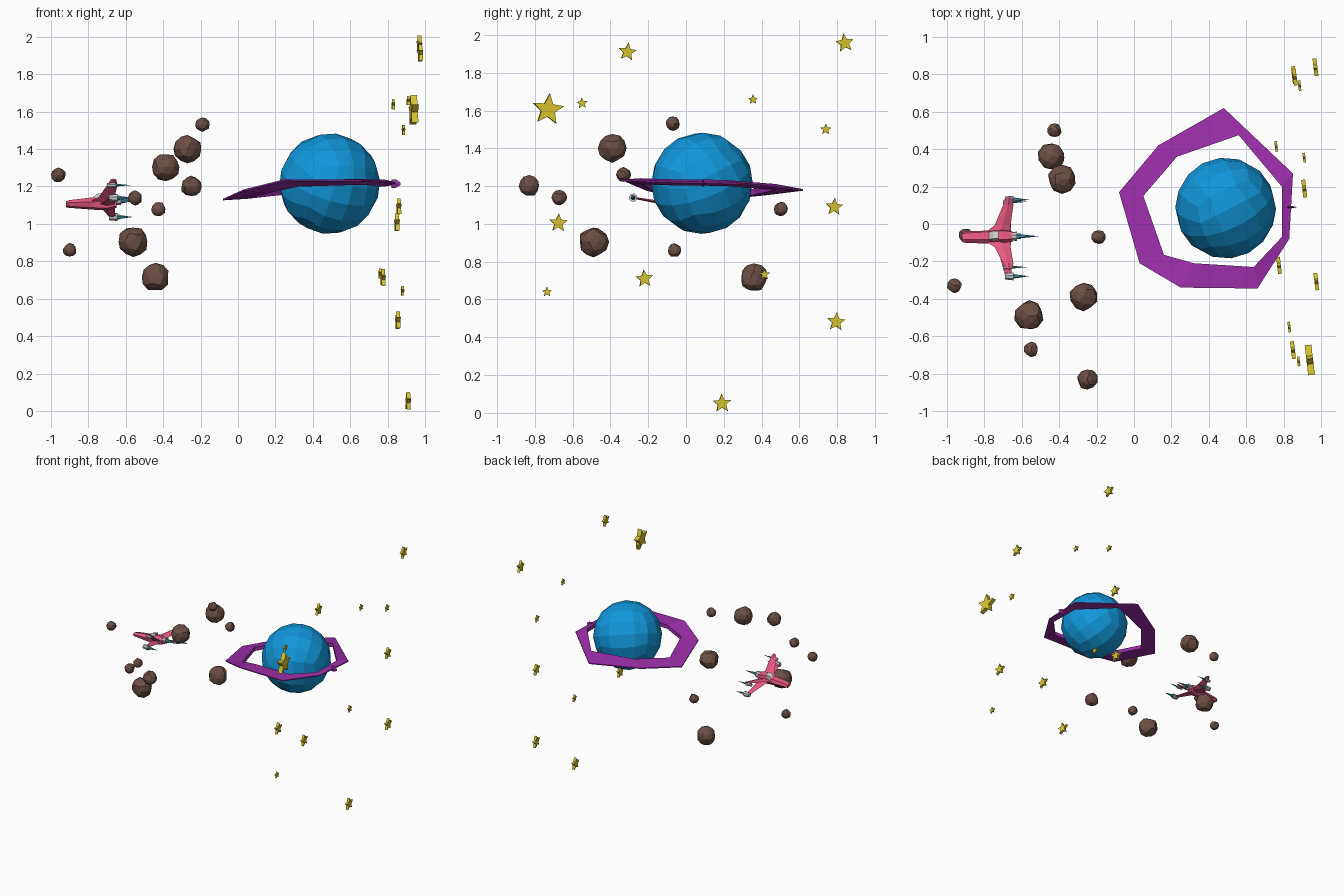
import bpy, bmesh, math, random
from mathutils import Vector, Matrix

if "Cube" in bpy.data.objects:
    bpy.data.objects.remove(bpy.data.objects["Cube"])

random.seed(4)


def material(name, rgb):
    m = bpy.data.materials.new(name)
    m.diffuse_color = (*rgb, 1)
    m.use_nodes = True
    m.node_tree.nodes["Principled BSDF"].inputs["Base Color"].default_value = m.diffuse_color
    return m


BLUE = material("planet_blue", (0.006, 0.31, 0.71))
PURPLE = material("ring_purple", (0.33, 0.027, 0.40))
BROWN = material("rock_brown", (0.15, 0.08, 0.06))
YELLOW = material("star_yellow", (0.70, 0.56, 0.03))
PINK = material("hull_pink", (0.79, 0.10, 0.22))
CYAN = material("flame_cyan", (0.06, 0.32, 0.42))


def finish(bm, name, mat=None, matrix=Matrix()):
    bmesh.ops.recalc_face_normals(bm, faces=bm.faces)
    mesh = bpy.data.meshes.new(name)
    bm.to_mesh(mesh)
    bm.free()
    ob = bpy.data.objects.new(name, mesh)
    ob.matrix_world = matrix
    if mat:
        mesh.materials.append(mat)
    bpy.context.collection.objects.link(ob)
    return ob


def loft(name, sections, mat=None, matrix=Matrix(), closed=False):
    """Bridge a row of cross-sections having equal point counts."""
    bm = bmesh.new()
    rows = [[bm.verts.new(p) for p in s] for s in sections]
    n, k = len(rows), len(rows[0])
    for i in range(n if closed else n - 1):
        a, b = rows[i], rows[(i + 1) % n]
        for j in range(k):
            bm.faces.new((a[j], a[(j + 1) % k], b[(j + 1) % k], b[j]))
    if not closed:
        bm.faces.new(rows[0])
        bm.faces.new(rows[-1])
    return finish(bm, name, mat, matrix)


# Planet: cube grid pushed out to a sphere
bm = bmesh.new()
bmesh.ops.create_cube(bm, size=2)
bmesh.ops.subdivide_edges(bm, edges=bm.edges, cuts=3, use_grid_fill=True)
for v in bm.verts:
    v.co = Vector([math.tan(c * math.pi / 4) for c in v.co]).normalized() * 0.27
finish(bm, "planet", BLUE, Matrix.Translation((0.49, 0.085, 1.215))
       @ Matrix.Rotation(0.35, 4, 'X') @ Matrix.Rotation(0.3, 4, 'Y') @ Matrix.Rotation(0.4, 4, 'Z'))

# Planet ring: uneven octagon, thicker along its inner edge
outer = [(-.08, .17, 1.13), (.13, .42, 1.155), (.48, .62, 1.18), (.85, .27, 1.215), (.83, -.08, 1.222),
         (.66, -.345, 1.232), (.25, -.34, 1.235), (.03, -.21, 1.18)]
inner = [(.05, .15, 1.15), (.23, .36, 1.17), (.56, .475, 1.195), (.79, .20, 1.217), (.79, -.07, 1.22),
         (.64, -.23, 1.225), (.32, -.21, 1.215), (.16, -.165, 1.18)]
secs = []
for o, i in zip(outer, inner):
    o, i, z = Vector(o), Vector(i), Vector((0, 0, 1))
    secs.append([o + z * .004, i + z * .016, i - z * .016, o - z * .004])
loft("planet_ring", secs, PURPLE, closed=True)
loft("ring_tip", [[(x, .09 - w, 1.215), (x, .09, 1.215 + h), (x, .09 + w, 1.215), (x, .09, 1.215 - h)]
                  for x, w, h in ((.82, .01, .022), (.845, .006, .022), (.87, .001, .006))], PURPLE)

# Asteroids: icospheres chipped flat by random planes
rocks = [(-.96, -.33, 1.26, .040), (-.90, -.06, .86, .038), (-.55, -.67, 1.14, .041),
         (-.425, .50, 1.08, .039), (-.25, -.83, 1.20, .057), (-.19, -.07, 1.53, .039),
         (-.27, -.39, 1.40, .077), (-.385, .24, 1.305, .077), (-.56, -.49, .905, .082),
         (-.44, .36, .715, .077)]
for k, (x, y, z, r) in enumerate(rocks):
    bm = bmesh.new()
    bmesh.ops.create_icosphere(bm, subdivisions=2, radius=r)
    for _ in range(9):
        n = Vector([random.gauss(0, 1) for _ in range(3)]).normalized()
        for v in bm.verts:
            d = v.co.dot(n) - r * 0.86
            if d > 0:
                v.co -= n * d
    for v in bm.verts:
        v.co *= random.uniform(0.98, 1.03)
    finish(bm, f"asteroid_{k + 1}", BROWN, Matrix.Translation((x, y, z)))

# Stars: five-pointed extrusions facing along x
stars = [(.975, -.31, 1.91, .049), (.97, .84, 1.957, .050), (.94, -.73, 1.605, .085), (.83, -.55, 1.638, .030),
         (.91, .355, 1.658, .027), (.885, .74, 1.50, .030), (.86, .785, 1.09, .047), (.85, -.675, 1.005, .050),
         (.775, -.22, .71, .048), (.88, -.735, .64, .027), (.76, .415, .732, .030), (.855, .795, .482, .050),
         (.91, .19, .05, .050)]
for k, (x, y, z, r) in enumerate(stars):
    t = max(.007, r * .21)
    pts = [((r if i % 2 == 0 else r * .45) * math.sin(i * math.pi / 5),
            (r if i % 2 == 0 else r * .45) * math.cos(i * math.pi / 5)) for i in range(10)]
    loft(f"star_{k + 1}", [[(s * t, a, b) for a, b in pts] for s in (-1, 1)], YELLOW,
         Matrix.Translation((x, y, z)) @ Matrix.Rotation(.12, 4, 'Z') @ Matrix.Rotation(random.uniform(-.15, .15), 4, 'X'))

# Spaceship, banked; local x runs from nose to tail
SHIP = Matrix.Translation((0, -.067, 1.12)) @ Matrix.Rotation(math.radians(-14), 4, 'X')


def cone(name, x, y, z, r1, r2, length, mat=None, sides=8):
    bm = bmesh.new()
    bmesh.ops.create_cone(bm, cap_ends=True, segments=sides, radius1=r1, radius2=r2, depth=length)
    finish(bm, name, mat, SHIP @ Matrix.Translation((x + length / 2, y, z)) @ Matrix.Rotation(math.pi / 2, 4, 'Y'))


# Fuselage and cockpit
hull = [(-.92, .026, .016, -.029, -.003), (-.90, .032, .018, -.031, .003),
        (-.77, .036, .022, -.04, .018), (-.70, .038, .024, -.043, .032), (-.65, .028, .02, -.03, .024)]
loft("fuselage", [[(x, -w, (lo + hi) / 2), (x, -t, lo), (x, t, lo), (x, w, (lo + hi) / 2), (x, t, hi), (x, -t, hi)]
                  for x, w, t, lo, hi in hull], PINK, SHIP)
loft("cockpit", [[(x, -w, 0), (x, w, 0), (x, w * .7, h), (x, -w * .7, h)]
                 for x, w, h in ((-.775, .026, .018), (-.755, .03, .036), (-.725, .028, .042))], None, SHIP)

for s, side in ((-1, "left"), (1, "right")):
    # Swept upper wing: leading x, trailing x, span, height, half thickness
    loft(side + "_upper_wing", [[(a, s * u, v), ((a + b) / 2, s * u, v + t), (b, s * u, v), ((a + b) / 2, s * u, v - t)]
         for a, b, u, v, t in ((-.80, -.655, .02, -.008, .014), (-.745, -.66, .06, .008, .012),
                               (-.70, -.645, .16, .05, .01), (-.68, -.65, .197, .072, .005))], PINK, SHIP)
    # Thin lower wing carrying the outer engine
    loft(side + "_lower_wing", [[(a, s * u, v), ((a + b) / 2, s * u, v + t), (b, s * u, v), ((a + b) / 2, s * u, v - t)]
         for a, b, u, v, t in ((-.74, -.66, .02, -.02, .01), (-.69, -.655, .205, -.033, .005))], PINK, SHIP)
    # Wing engines with flames
    for tag, x, u, v, r in (("upper", -.70, .18, .045, .014), ("lower", -.69, .211, -.033, .022)):
        cone(f"{side}_{tag}_engine", x, s * u, v, r * .8, r, .045)
        cone(f"{side}_{tag}_nozzle", x + .045, s * u, v, r * .6, r * .6, .012, CYAN)
        cone(f"{side}_{tag}_flame", x + .055, s * u, v, r * .5, 0, .075, CYAN, 6)

# Main engine
cone("main_engine", -.66, 0, .005, .022, .026, .035)
cone("main_nozzle", -.625, 0, .005, .016, .014, .02, CYAN)
cone("main_flame", -.607, 0, .005, .011, 0, .10, CYAN, 6)
